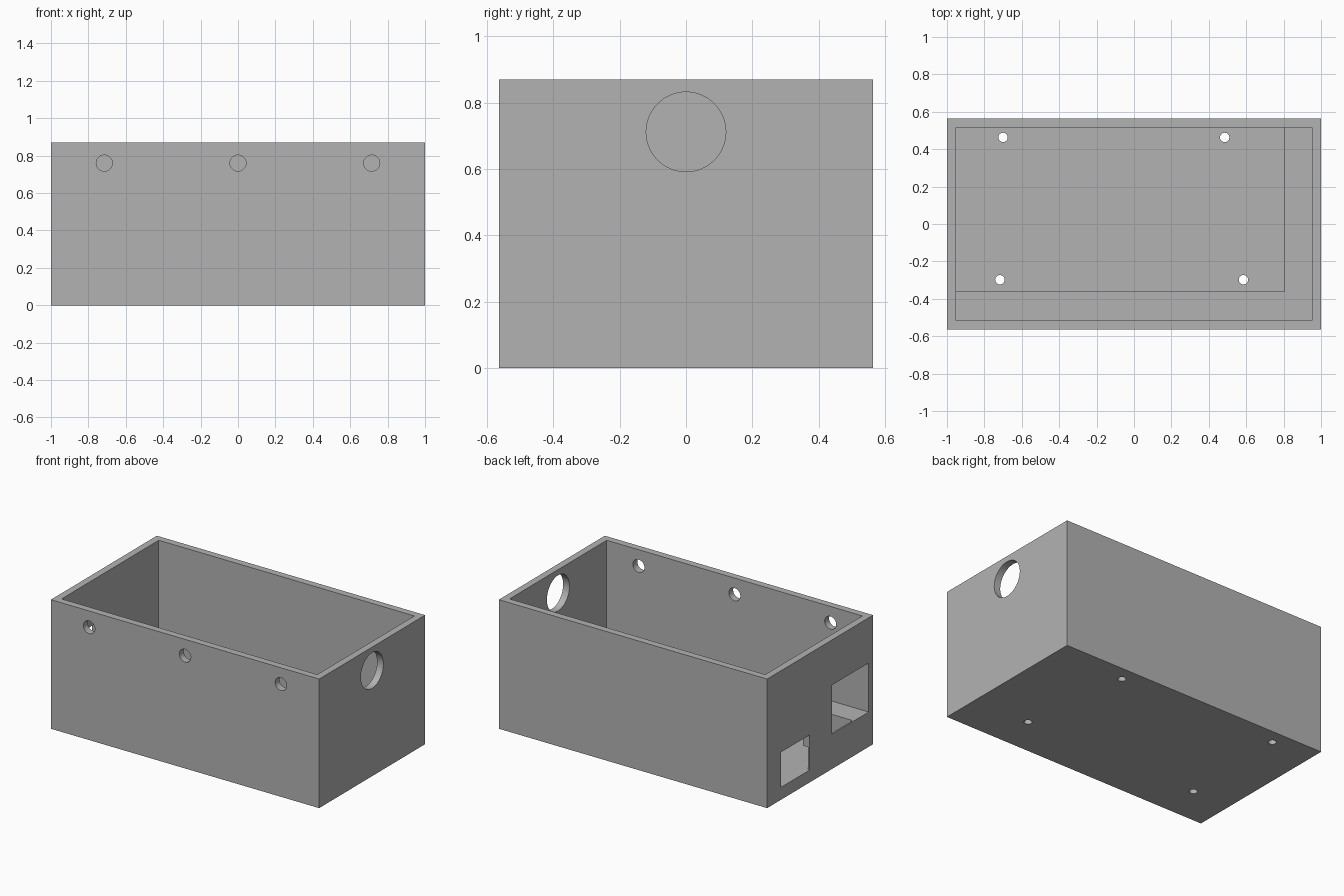
import bpy
import math

if "Cube" in bpy.data.objects:
    bpy.data.objects.remove(bpy.data.objects["Cube"], do_unlink=True)

# Main dimensions
HX, HY, HEIGHT = 1.0, 0.564, 0.87
IN_X, IN_Y = 0.953, 0.517
LEDGE_Z, FLOOR_Z = 0.235, 0.084

grey = bpy.data.materials.new("plain grey")
grey.use_nodes = True
colour = (0.45, 0.45, 0.45, 1)
grey.diffuse_color = colour
grey.node_tree.nodes["Principled BSDF"].inputs["Base Color"].default_value = colour


def block(name, low, high):
    """Box between two opposite corners."""
    centre = [(a + b) / 2 for a, b in zip(low, high)]
    bpy.ops.mesh.primitive_cube_add(size=1, location=centre)
    obj = bpy.context.object
    obj.name = name
    obj.scale = [b - a for a, b in zip(low, high)]
    bpy.ops.object.transform_apply(location=True, rotation=False, scale=True)
    obj.data.materials.append(grey)
    return obj


def drill(name, centre, radius, depth, rotation=(0, 0, 0), sides=48):
    """Round cutter."""
    bpy.ops.mesh.primitive_cylinder_add(vertices=sides, radius=radius, depth=depth,
                                        location=centre, rotation=rotation)
    obj = bpy.context.object
    obj.name = name
    obj.data.materials.append(grey)
    return obj


box = block("enclosure_box", (-HX, -HY, 0), (HX, HY, HEIGHT))
cutters = []

# Lower pocket, slightly undercutting the left-hand end wall
cutters.append(block("pocket_cutter", (-0.99, -0.36, FLOOR_Z), (0.805, IN_Y, LEDGE_Z + 0.001)))

# Open main cavity, leaving an L-shaped ledge around the pocket
cutters.append(block("cavity_cutter", (-IN_X, -IN_Y, LEDGE_Z), (IN_X, IN_Y, HEIGHT + 0.2)))

# Two rectangular ports in the -x end
cutters.append(block("small_port_cutter", (-1.1, 0.113, FLOOR_Z), (-0.9, 0.414, 0.32)))
cutters.append(block("large_port_cutter", (-1.1, -IN_Y, LEDGE_Z), (-0.9, -0.124, 0.565)))

# Large round hole in the +x end
quarter = math.pi / 2
cutters.append(drill("end_hole_cutter", (HX, 0, 0.712), 0.12, 0.3, (0, quarter, 0), 64))

# Row of front holes
for x in (-0.715, 0, 0.715):
    cutters.append(drill("front_hole_cutter", (x, -HY, 0.76), 0.043, 0.3, (quarter, 0, 0)))

# Mounting holes through the floor
for x, y in ((-0.7, 0.463), (0.485, 0.463), (-0.717, -0.298), (0.585, -0.298)):
    cutters.append(drill("mount_hole_cutter", (x, y, 0), 0.025, 0.4))

for cutter in cutters:
    cutter.hide_render = True
    mod = box.modifiers.new(cutter.name, "BOOLEAN")
    mod.operation = "DIFFERENCE"
    mod.solver = "EXACT"
    mod.object = cutter

# Bake the cuts and drop the cutters
graph = bpy.context.evaluated_depsgraph_get()
baked = bpy.data.meshes.new_from_object(box.evaluated_get(graph))
box.modifiers.clear()
box.data = baked
for cutter in cutters:
    bpy.data.objects.remove(cutter, do_unlink=True)

bpy.ops.object.select_all(action="DESELECT")
box.select_set(True)
bpy.context.view_layer.objects.active = box
bpy.ops.object.shade_smooth_by_angle(angle=math.radians(30))
